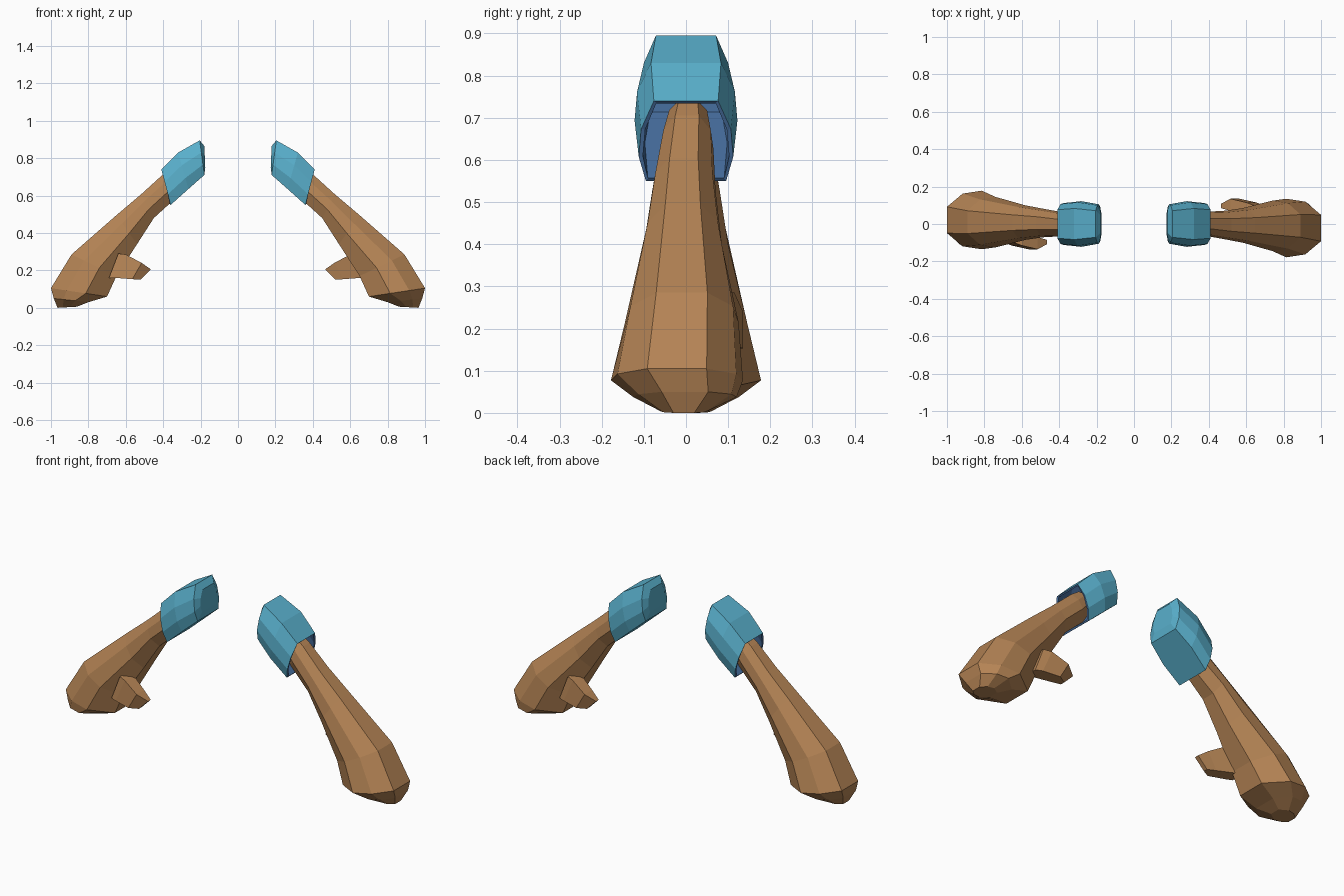
import bpy, bmesh
from math import pi

if "Cube" in bpy.data.objects:
    bpy.data.objects.remove(bpy.data.objects["Cube"])


def material(name, color):
    m = bpy.data.materials.new(name)
    m.diffuse_color = (*color, 1)
    m.use_nodes = True
    m.node_tree.nodes["Principled BSDF"].inputs["Base Color"].default_value = m.diffuse_color
    return m


skin = material("skin", (0.46, 0.23, 0.09))
cloth = material("cloth", (0.10, 0.43, 0.60))
lining = material("lining", (0.06, 0.15, 0.33))

# half cross-sections: (fraction from top to bottom, fraction of half width)
ARM = [(0, 0.45), (0.28, 0.9), (0.62, 1), (1, 0.5)]
SLEEVE = [(0, 0.68), (0.35, 0.95), (0.7, 1), (1, 0.85)]


def loft(name, sections, profile, mats, cap_start=True, wall=0):
    """Skin rings given as (top x, top z, bottom x, bottom z, y min, y max)."""
    bm = bmesh.new()
    rings = []
    for tx, tz, bx, bz, y0, y1 in sections:
        c, h = (y0 + y1) / 2, (y1 - y0) / 2
        pts = [(u, v) for u, v in profile] + [(u, -v) for u, v in reversed(profile)]
        rings.append([bm.verts.new((tx + (bx - tx) * u, c + h * v, tz + (bz - tz) * u))
                      for u, v in pts])
    n = len(rings[0])
    for a, b in zip(rings, rings[1:]):
        for i in range(n):
            j = (i + 1) % n
            bm.faces.new((a[i], a[j], b[j], b[i]))
    if cap_start:
        bm.faces.new(rings[0])
    bm.faces.new(rings[-1])
    bmesh.ops.recalc_face_normals(bm, faces=bm.faces)
    me = bpy.data.meshes.new(name)
    bm.to_mesh(me)
    bm.free()
    for m in mats:
        me.materials.append(m)
    # the other side is the same part turned half a revolution
    for side, angle in (("left", 0), ("right", pi)):
        ob = bpy.data.objects.new(f"{side}_{name}", me)
        ob.rotation_euler.z = angle
        bpy.context.collection.objects.link(ob)
        if wall:
            s = ob.modifiers.new("wall", "SOLIDIFY")
            s.thickness, s.offset = wall, -1
            s.material_offset = s.material_offset_rim = 1


# forearm widening into the fist
loft("arm", [
    (-0.36, 0.74, -0.29, 0.66, -0.055, 0.045),
    (-0.41, 0.705, -0.34, 0.58, -0.065, 0.06),
    (-0.52, 0.605, -0.45, 0.48, -0.07, 0.08),
    (-0.65, 0.495, -0.54, 0.34, -0.085, 0.10),
    (-0.89, 0.285, -0.65, 0.17, -0.125, 0.145),
    (-1.00, 0.105, -0.70, 0.06, -0.135, 0.178),
    (-0.985, 0.05, -0.80, 0.03, -0.12, 0.125),
    (-0.965, 0.0, -0.86, 0.006, -0.05, 0.06),
], ARM, [skin])

# stubby thumb, with a slanted end
loft("thumb", [
    (-0.64, 0.29, -0.69, 0.16, -0.10, -0.03),
    (-0.60, 0.285, -0.655, 0.16, -0.115, -0.04),
    (-0.515, 0.24, -0.565, 0.153, -0.135, -0.07),
    (-0.465, 0.205, -0.52, 0.15, -0.108, -0.085),
], [(0, 1), (1, 1)], [skin])

# hollow sleeve, open towards the hand
loft("sleeve", [
    (-0.41, 0.74, -0.36, 0.55, -0.112, 0.112),
    (-0.32, 0.83, -0.265, 0.635, -0.122, 0.122),
    (-0.205, 0.895, -0.18, 0.71, -0.105, 0.105),
    (-0.18, 0.865, -0.175, 0.75, -0.07, 0.07),
], SLEEVE, [cloth, lining], cap_start=False, wall=0.01)
